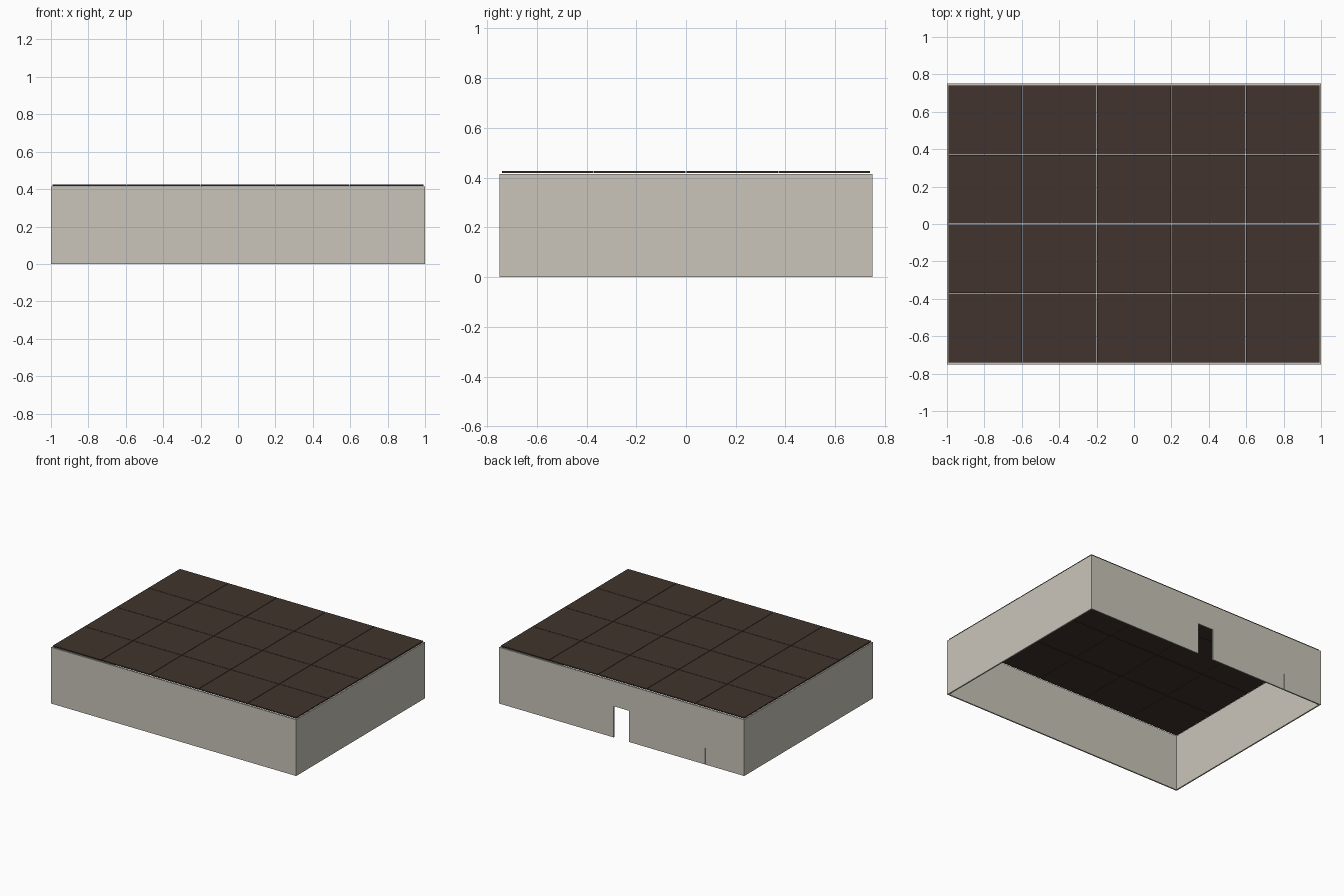
import bpy

if "Cube" in bpy.data.objects:
    bpy.data.objects.remove(bpy.data.objects["Cube"])

def material(name, rgb):
    m = bpy.data.materials.new(name)
    m.diffuse_color = (*rgb, 1.0)
    m.use_nodes = True
    m.node_tree.nodes["Principled BSDF"].inputs["Base Color"].default_value = m.diffuse_color
    return m

PLASTER = material("pale_plaster", (0.59, 0.56, 0.49))
ROOF = material("dark_brown_roof", (0.052, 0.034, 0.026))

def box(name, x, y, z, mat):
    """Box from (min, max) pairs on each axis."""
    bpy.ops.mesh.primitive_cube_add(size=1)
    o = bpy.context.object
    o.name = name
    o.location = [(a + b) / 2 for a, b in (x, y, z)]
    o.scale = [b - a for a, b in (x, y, z)]
    bpy.ops.object.transform_apply(location=True, rotation=False, scale=True)
    o.data.materials.append(mat)
    return o

W, D, T = 1.0, 0.75, 0.01   # half width, half depth, wall thickness
H = 0.415                   # wall height
DOOR_H = 0.23

# Plain walls
box("front_wall", (-W, W), (-D, -D + T), (0, H), PLASTER)
for name, s in (("left_wall", -1), ("right_wall", 1)):
    xs = sorted((s * W, s * (W - T)))
    box(name, xs, (-D + T, D - T), (0, H), PLASTER)

# Back wall: profile with a doorway and a hairline joint, extruded
profile = [(-W, 0), (-0.683, 0), (-0.683, 0.12), (-0.68, 0.12), (-0.68, 0),
           (-0.06, 0), (-0.06, DOOR_H), (0.065, DOOR_H), (0.065, 0),
           (W, 0), (W, H), (-W, H)]
n = len(profile)
verts = [(x, y, z) for y in (D - T, D) for x, z in profile]
faces = [tuple(range(n)), tuple(reversed(range(n, 2 * n)))]
faces += [(i, i + n, (i + 1) % n + n, (i + 1) % n) for i in range(n)]
mesh = bpy.data.meshes.new("back_wall")
mesh.from_pydata(verts, [], faces)
mesh.materials.append(PLASTER)
bpy.context.collection.objects.link(bpy.data.objects.new("back_wall", mesh))

# Roof: a 5 x 4 grid of thin panels with hairline gaps
COLS, ROWS, GAP = 5, 4, 0.003
RX, RY = 0.994, 0.742
pw, pd = 2 * RX / COLS, 2 * RY / ROWS
for i in range(COLS):
    for j in range(ROWS):
        x0, y0 = -RX + i * pw, -RY + j * pd
        box(f"roof_panel_{i}_{j}", (x0 + GAP / 2, x0 + pw - GAP / 2),
            (y0 + GAP / 2, y0 + pd - GAP / 2), (0.418, 0.426), ROOF)
